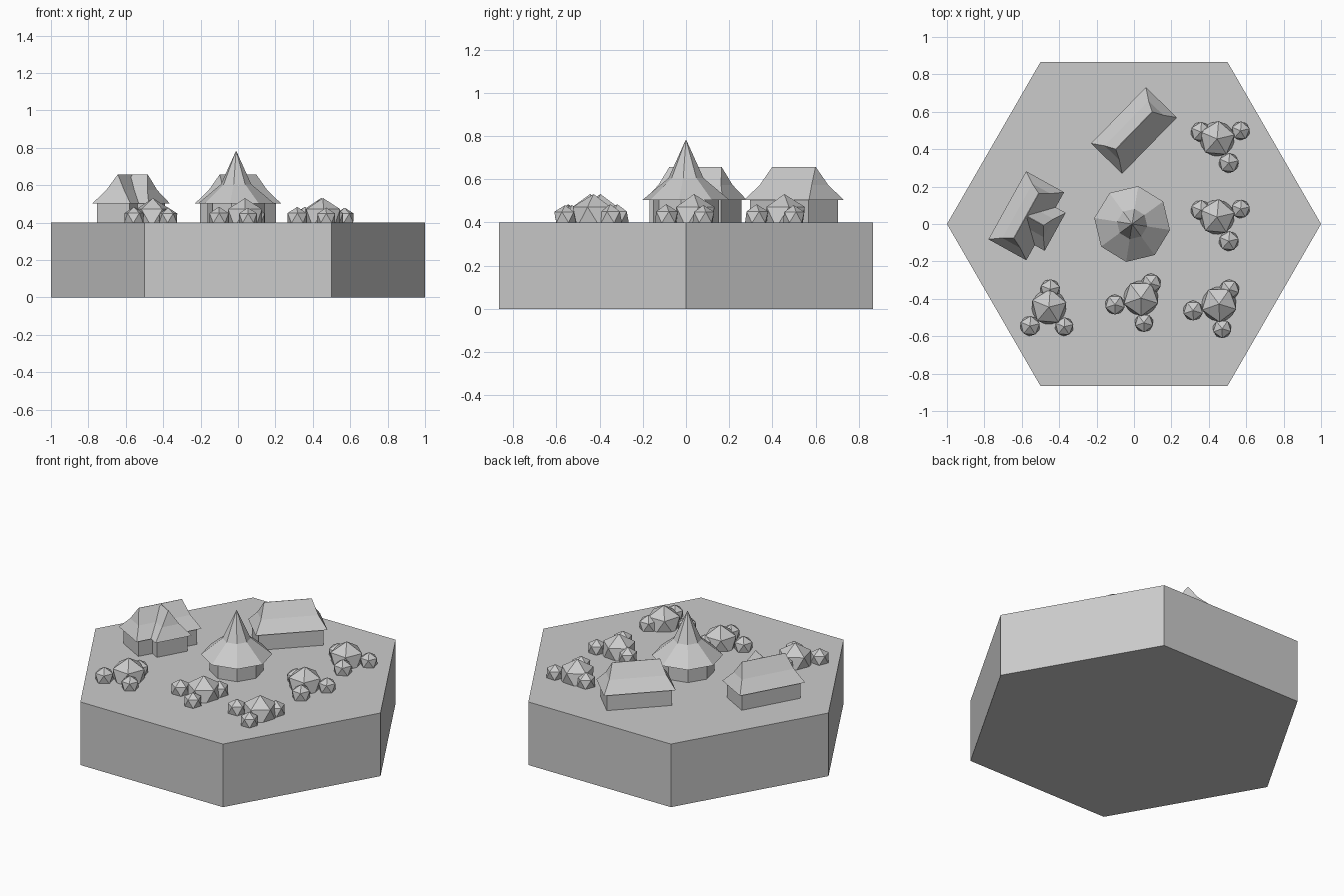
import bpy, bmesh, math
from mathutils import Matrix, Vector

cube = bpy.data.objects.get("Cube")
if cube:
    bpy.data.objects.remove(cube, do_unlink=True)

GROUND, EAVE, RIDGE = 0.4, 0.503, 0.656

grey = bpy.data.materials.new("plain_grey")
grey.use_nodes = True
COLOUR = (0.6, 0.6, 0.6, 1)
grey.diffuse_color = COLOUR
grey.node_tree.nodes["Principled BSDF"].inputs["Base Color"].default_value = COLOUR


def finish(name, bm, x=0, y=0, angle=0):
    """Turn a bmesh into a flat-shaded object placed on the plan."""
    bmesh.ops.recalc_face_normals(bm, faces=bm.faces)
    mesh = bpy.data.meshes.new(name)
    bm.to_mesh(mesh)
    bm.free()
    mesh.materials.append(grey)
    obj = bpy.data.objects.new(name, mesh)
    obj.location = (x, y, 0)
    obj.rotation_euler.z = math.radians(angle)
    bpy.context.collection.objects.link(obj)
    return obj


def loft(rings):
    """Skin a closed solid through rings of points."""
    bm = bmesh.new()
    loops = [[bm.verts.new(p) for p in ring] for ring in rings]
    for low, high in zip(loops, loops[1:]):
        n = len(low)
        for i in range(n):
            j = (i + 1) % n
            bm.faces.new((low[i], low[j], high[j], high[i]))
    bm.faces.new(loops[0])
    bm.faces.new(loops[-1])
    bmesh.ops.remove_doubles(bm, verts=bm.verts, dist=0.0005)
    return bm


def polygon(sides, radius, z):
    step = math.tau / sides
    return [(radius * math.cos(i * step), radius * math.sin(i * step), z) for i in range(sides)]


def rectangle(a, b, z):
    return [(-a, -b, z), (a, -b, z), (a, b, z), (-a, b, z)]


def house(name, x, y, angle, half):
    """Box walls under a slightly flared hip roof."""
    finish(name + "_walls", loft([rectangle(half - 0.02, 0.098, GROUND),
                                  rectangle(half - 0.02, 0.098, EAVE)]), x, y, angle)
    finish(name + "_roof", loft([rectangle(half, 0.116, EAVE),
                                 rectangle(half - 0.042, 0.055, 0.573),
                                 rectangle(half - 0.07, 0.0012, RIDGE)]), x, y, angle)


def bush(name, x, y, angle):
    """One large and three small faceted clumps."""
    bm = bmesh.new()
    clumps = [(0, 0, 0.107), (0, 0.095, 0.06), (139, 0.143, 0.06), (222, 0.133, 0.056)]
    for turn, reach, radius in clumps:
        t = math.radians(turn)
        spot = Vector((reach * math.cos(t), reach * math.sin(t), GROUND + 0.024))
        bmesh.ops.create_icosphere(bm, subdivisions=1, radius=radius,
                                   matrix=Matrix.Translation(spot))
    finish(name, bm, x, y, angle)


# Hexagonal ground slab
finish("ground_slab", loft([polygon(6, 1, 0), polygon(6, 1, GROUND)]))

# Central round tower with flared pointed roof
finish("tower_walls", loft([polygon(8, 0.155, GROUND), polygon(8, 0.155, EAVE)]), -0.01, 0, -9)
finish("tower_roof", loft([polygon(8, 0.205, EAVE), polygon(8, 0.082, 0.605),
                           polygon(8, 0.0001, 0.785)]), -0.01, 0, -9)

# Back house, and side house with a wing
house("back_house", 0, 0.5, 45.7, 0.21)
house("side_house", -0.576, 0.044, 61, 0.208)
wing = math.radians(-29)
house("side_house_wing", -0.576 + 0.06 * math.cos(wing), 0.044 + 0.06 * math.sin(wing), -29, 0.117)

# Bushes around the settlement
for i, (x, y, angle) in enumerate([(0.444, 0.455, 157), (0.444, 0.037, 157), (0.455, -0.428, 55),
                                   (0.037, -0.396, 55), (-0.455, -0.444, 86)]):
    bush(f"bush_{i + 1}", x, y, angle)
